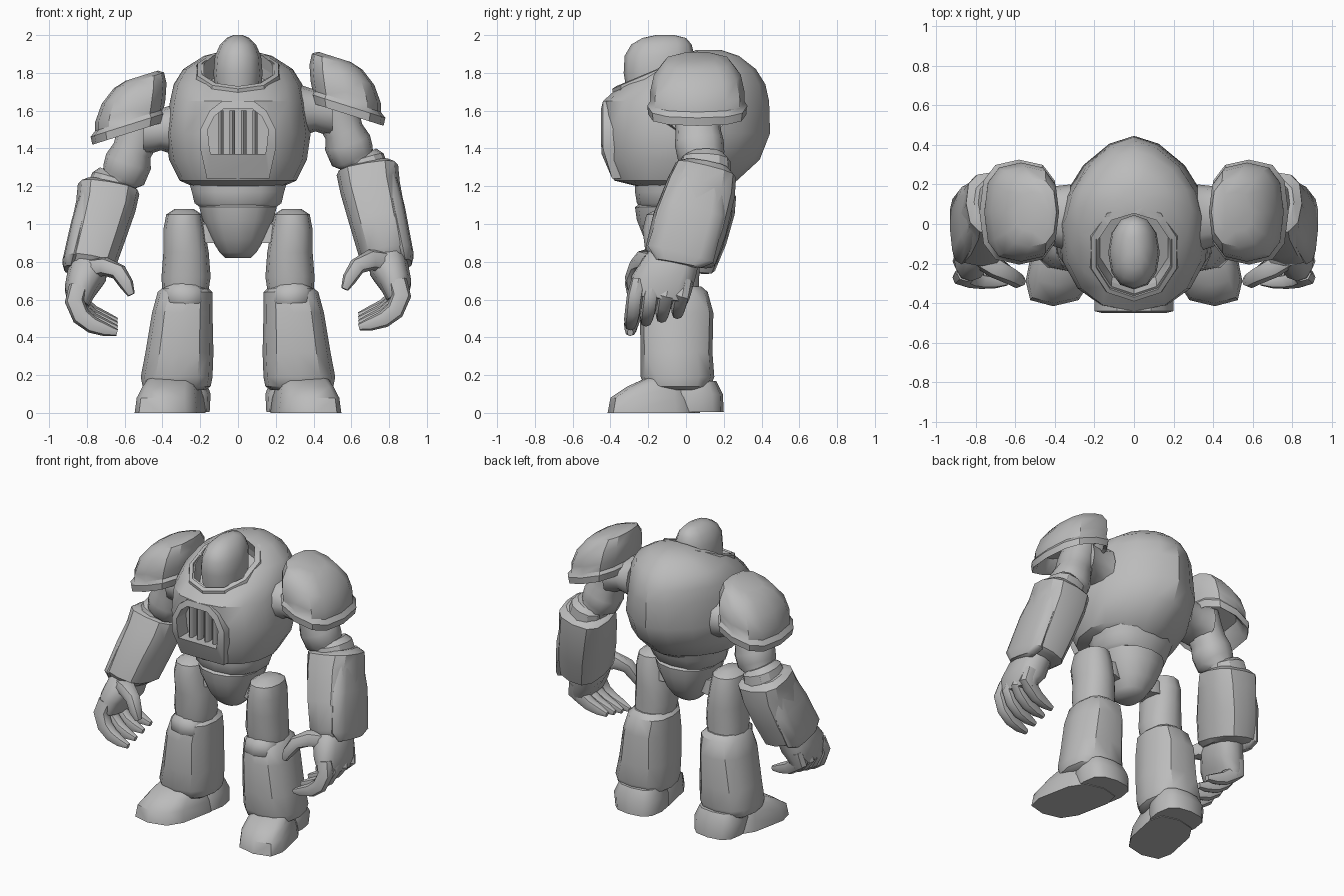
import bpy, bmesh, math
from mathutils import Vector

cube = bpy.data.objects.get("Cube")
if cube:
    bpy.data.objects.remove(cube, do_unlink=True)

grey = bpy.data.materials.new("plain_grey")
grey.use_nodes = True
GREY = (0.5, 0.5, 0.5, 1)
grey.diffuse_color = GREY
grey.node_tree.nodes["Principled BSDF"].inputs["Base Color"].default_value = GREY


def skin(name, loops, caps=(True, True), angle=45):
    """Bridge equal-length loops of points into one object."""
    bm = bmesh.new()
    rows = [[bm.verts.new(p) for p in loop] for loop in loops]
    n = len(rows[0])
    for a, b in zip(rows, rows[1:]):
        for i in range(n):
            j = (i + 1) % n
            bm.faces.new((a[i], a[j], b[j], b[i]))
    if caps[0]:
        bm.faces.new(rows[0])
    if caps[1]:
        bm.faces.new(rows[-1])
    bmesh.ops.recalc_face_normals(bm, faces=bm.faces)
    mesh = bpy.data.meshes.new(name)
    bm.to_mesh(mesh)
    bm.free()
    mesh.materials.append(grey)
    obj = bpy.data.objects.new(name, mesh)
    bpy.context.collection.objects.link(obj)
    smooth(obj, angle)
    return obj


def smooth(obj, angle=45):
    bpy.ops.object.select_all(action='DESELECT')
    obj.select_set(True)
    bpy.context.view_layer.objects.active = obj
    bpy.ops.object.shade_smooth_by_angle(angle=math.radians(angle))


def loft(name, rings, sides=12, power=2.3, back=None, axis=None, caps=(True, True), warp=None, angle=45):
    """Rings are (x, y, z, width radius, depth radius) along a path, or all facing one axis."""
    loops = []
    for k, (x, y, z, rx, ry) in enumerate(rings):
        lo, hi = rings[max(k - 1, 0)], rings[min(k + 1, len(rings) - 1)]
        t = Vector(axis) if axis else Vector(hi[:3]) - Vector(lo[:3])
        t.normalize()
        v = Vector((0, 1, 0))
        v = (v - t * v.dot(t)).normalized()
        u = v.cross(t)
        loop = []
        for i in range(sides):
            a = math.tau * (i + 0.5) / sides - math.pi / 2 - math.pi / sides
            c, s = math.cos(a), math.sin(a)
            e = 2 / (back if back and s > 0 else power)
            p = Vector((x, y, z)) + u * rx * math.copysign(abs(c) ** e, c) + v * ry * math.copysign(abs(s) ** e, s)
            loop.append(warp(p) if warp else p)
        loops.append(loop)
    return skin(name, loops, caps, angle)


def cut(target, cutter):
    cutter.hide_render = True
    mod = target.modifiers.new("recess", 'BOOLEAN')
    mod.operation, mod.solver, mod.object = 'DIFFERENCE', 'EXACT', cutter
    bpy.context.view_layer.objects.active = target
    bpy.ops.object.modifier_apply(modifier=mod.name)
    bpy.data.objects.remove(cutter, do_unlink=True)


UP = (0, 0, 1)

# Barrel torso: height, front, back, half width
hull = [(1.19, -.22, .2, .22), (1.23, -.38, .27, .31), (1.34, -.43, .39, .365), (1.48, -.44, .445, .385),
        (1.65, -.44, .44, .36), (1.74, -.34, .42, .34), (1.82, -.21, .37, .29), (1.89, -.05, .28, .18),
        (1.92, .05, .19, .06)]
torso = loft("torso", [(0, (f + b) / 2, z, w, (b - f) / 2) for z, f, b, w in hull], 16, 2.3, 1.7, UP,
             angle=30)

# Neck opening with a raised, forward-tilted collar
tilt = Vector((0, -.385, .92))


def neck_ring(h, rx, ry):
    return (*(Vector((0, -.135, 1.79)) + tilt * h), rx, ry)


cut(torso, loft("neck_cutter", [neck_ring(-.09, .19, .225), neck_ring(.3, .19, .225)], 10, 2.1, axis=tilt))
loft("collar", [neck_ring(-.05, .255, .285), neck_ring(.03, .225, .265), neck_ring(.035, .2, .24),
                neck_ring(-.08, .18, .215)], 10, 2.1, axis=tilt, caps=(False, True), angle=35)

# Domed head
loft("head", [(0, -.14, 1.68, .12, .17), (0, -.145, 1.8, .13, .185), (0, -.14, 1.89, .122, .185),
              (0, -.13, 1.95, .095, .16), (0, -.115, 1.985, .06, .115), (0, -.11, 2.0, .025, .05)],
     12, 2.2, axis=UP)

# Arched chest grille
OUTER = [(.165, 1.24), (.2, 1.4), (.2, 1.5), (.15, 1.6), (.085, 1.65)]
INNER = [(.145, 1.37), (.155, 1.43), (.16, 1.5), (.125, 1.57), (.075, 1.61)]


def arch(half, y):
    pts = half + [(-x, z) for x, z in reversed(half)]
    return [(x, y + max(0, 1.38 - z) * .35, z) for x, z in pts]


cut(torso, skin("grille_cutter", [arch(INNER, -.6), arch(INNER, -.34)]))
skin("grille_frame", [arch(OUTER, -.3), arch(OUTER, -.44), arch(INNER, -.45), arch(INNER, -.345)],
     (False, True), 30)
for x in (-.09, -.03, .03, .09):
    loft("grille_bar", [(x, -.37, 1.37, .016, .035), (x, -.37, 1.6, .016, .035)], 6, axis=UP)
smooth(torso, 30)

# Waist and tapering pelvis
loft("waist", [(0, -.03, 1.24, .27, .24), (0, -.04, 1.17, .25, .23), (0, -.05, 1.11, .235, .21),
               (0, -.05, 1.07, .18, .18)], 14, axis=UP)
loft("pelvis", [(0, -.05, 1.13, .14, .16), (0, -.05, 1.09, .21, .22), (0, -.05, 1.02, .19, .21),
                (0, -.05, .92, .145, .17), (0, -.05, .85, .1, .12), (0, -.05, .82, .07, .08)], 14, axis=UP)


def build_leg(side, label):
    def flip(p):
        return Vector((p.x * side, p.y, p.z))

    def splay(p):
        return Vector(((p.x - .2 * (p.y + .05)) * side, p.y, p.z))

    def part(name, rings, warp=flip, **kw):
        loft(label + name, rings, axis=UP, warp=warp, **kw)

    part("thigh", [(.285, -.08, 1.08, .05, .07), (.285, -.08, 1.05, .095, .13), (.285, -.08, .97, .11, .15),
                   (.275, -.07, .85, .12, .145), (.275, -.07, .72, .13, .14), (.28, -.06, .62, .12, .13)])
    part("hip_joint", [(.17, -.05, 1.0, .08, .07), (.18, -.05, .9, .08, .08)], sides=8)
    part("knee", [(.29, -.13, .71, .03, .04), (.285, -.14, .66, .11, .09), (.28, -.16, .59, .11, .08),
                  (.28, -.15, .52, .04, .04)], sides=8, angle=60)
    part("shin_armour", [(.28, -.05, .67, .11, .13), (.28, -.05, .64, .145, .165),
                         (.295, -.05, .53, .16, .195), (.31, -.05, .32, .18, .19),
                         (.325, -.045, .19, .19, .195), (.325, -.045, .14, .18, .175),
                         (.325, -.045, .12, .15, .15)], power=2.6, angle=35)
    part("heel", [(.305, .05, .005, .155, .15), (.31, .05, .1, .165, .145), (.31, .04, .17, .14, .12)],
         power=2.8)
    part("toe_cap", [(.335, -.17, 0, .17, .245), (.335, -.17, .08, .16, .23), (.335, -.14, .14, .14, .17),
                     (.335, -.1, .19, .12, .1)], splay, power=3.2, sides=10)


def build_arm(side, label):
    # The right arm hangs a little lower, most of all at the shoulder
    def pose(p):
        drop = 0 if side > 0 else .03 + .07 * min(1, max(0, (p.z - .8) / .4))
        return Vector((p.x * side, p.y, p.z - drop))

    def part(name, rings, **kw):
        loft(label + name, rings, warp=pose, **kw)

    part("shoulder_pad", [(.51, .06, 1.885, .09, .1), (.525, .06, 1.86, .14, .175), (.55, .06, 1.79, .18, .23),
                          (.57, .06, 1.7, .195, .25), (.575, .06, 1.65, .19, .25), (.58, .06, 1.625, .21, .265),
                          (.58, .06, 1.58, .2, .26), (.575, .06, 1.6, .175, .235),
                          (.56, .06, 1.68, .15, .2)],
         sides=12, power=2.7, axis=(-.3, 0, -.95), angle=35)
    part("shoulder_joint", [(.32, .03, 1.6, .14, .17), (.41, .04, 1.6, .11, .15), (.5, .06, 1.59, .13, .15)],
         axis=(1, 0, 0))
    part("upper_arm", [(.5, .06, 1.67, .1, .12), (.53, .06, 1.56, .115, .12), (.56, .065, 1.49, .105, .12),
                       (.58, .07, 1.43, .125, .13), (.605, .08, 1.36, .12, .125), (.63, .09, 1.33, .095, .1),
                       (.66, .1, 1.25, .1, .11)])
    part("elbow_cuff", [(.65, .105, 1.36, .09, .1), (.66, .105, 1.34, .115, .13), (.675, .1, 1.28, .125, .14)],
         angle=30)
    part("forearm_armour", [(.68, .11, 1.31, .13, .12), (.685, .105, 1.285, .165, .165),
                            (.7, .08, 1.19, .16, .185), (.745, .02, 1.0, .15, .2),
                            (.785, -.03, .83, .14, .19), (.79, -.035, .8, .115, .16)],
         power=2.8, angle=35)
    part("outer_plate", [(.8, .08, 1.24, .045, .13), (.83, .04, 1.08, .055, .17), (.88, -.03, .84, .05, .18),
                         (.89, -.04, .79, .03, .12)], power=2.6)
    part("palm", [(.785, -.05, .84, .1, .13), (.8, -.09, .76, .105, .15), (.835, -.13, .68, .085, .165),
                  (.845, -.14, .6, .055, .15)], power=2.6)
    for k, name in enumerate(("first", "second", "third", "fourth")):
        y = -.27 + .083 * k
        lift = .02 * k
        part(name + "_finger", [(.845, y + .02, .7, .05, .04), (.865, y, .62, .052, .043),
                                (.83, y - .01, .54 + lift, .05, .043), (.77, y - .02, .495 + lift, .045, .038),
                                (.7, y - .025, .47 + lift, .035, .03), (.64, y - .025, .455 + lift, .018, .016)],
             sides=8)
    part("thumb", [(.78, -.16, .8, .06, .06), (.7, -.22, .81, .055, .055), (.63, -.26, .775, .045, .045),
                   (.59, -.285, .71, .038, .04), (.565, -.29, .655, .02, .022)], sides=8)


for side, label in ((1, "left_"), (-1, "right_")):
    build_leg(side, label)
    build_arm(side, label)
